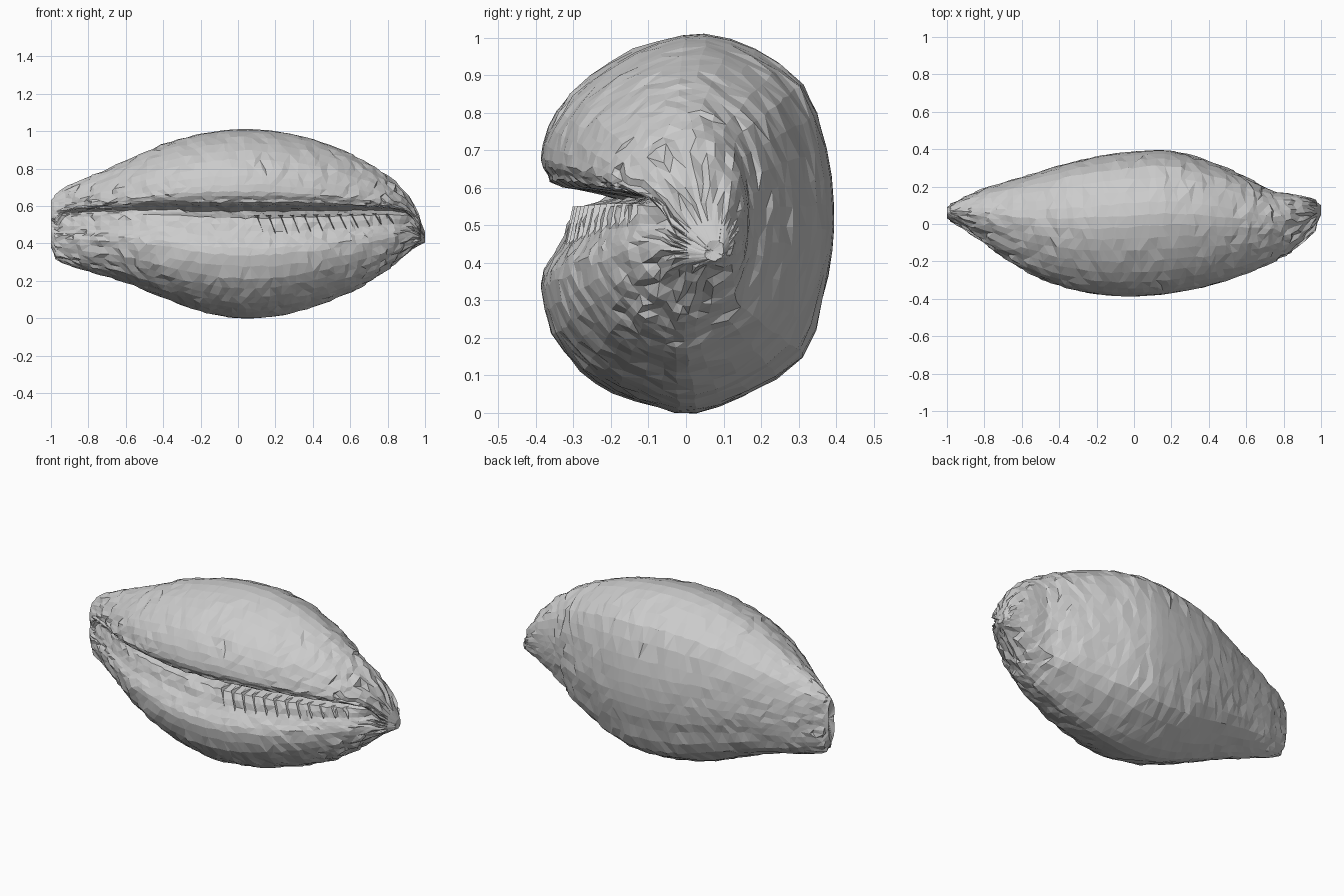
import bpy, bmesh, math, random
from mathutils import Vector

if "Cube" in bpy.data.objects:
    bpy.data.objects.remove(bpy.data.objects["Cube"])

random.seed(4)

# Stations along the shell: x, y front, y back, z low, z high, slit depth
STATIONS = [
    (-1.0, .03, .09, .38, .63, 0), (-.97, .01, .11, .31, .66, 0),
    (-.9, -.03, .145, .28, .71, 0), (-.8, -.10, .19, .25, .755, 0),
    (-.6, -.24, .25, .19, .84, .05), (-.4, -.33, .31, .11, .93, .3),
    (-.2, -.375, .36, .035, .985, .6), (0, -.387, .387, 0, 1.01, .8),
    (.2, -.37, .39, .01, 1.0, 1), (.4, -.33, .335, .06, .955, 1),
    (.6, -.265, .25, .14, .88, 1), (.75, -.2, .17, .22, .80, 1),
    (.83, -.155, .165, .285, .735, .8), (.9, -.10, .15, .35, .66, .3),
    (.96, -.04, .13, .385, .56, 0), (1.0, .05, .10, .405, .46, 0)]

# Cross-section in unit box: y (front is -1), z; the notch is the opening
SECTION = [
    (1, .1), (.95, .4), (.78, .74), (.45, .92), (.12, 1), (-.2, .96),
    (-.52, .85), (-.8, .68), (-.95, .5), (-1, .34), (-.95, .26), (-.86, .2),
    (-.74, .13), (-.76, .06), (-.83, -.08), (-.94, -.2), (-1, -.33),
    (-.92, -.58), (-.72, -.77), (-.5, -.89), (-.2, -.97), (.05, -1),
    (.4, -.9), (.78, -.7), (.92, -.4), (.99, -.15)]
SLIT = 12
ROWS, STEPS = 3, 2


def spline(p0, p1, p2, p3, t):
    """Catmull-Rom point between p1 and p2."""
    return [.5 * (2 * b + (c - a) * t + (2 * a - 5 * b + 4 * c - d) * t * t
                  + (3 * b - a - 3 * c + d) * t ** 3)
            for a, b, c, d in zip(p0, p1, p2, p3)]


def stations():
    out, last = [], len(STATIONS) - 1
    for i in range(last):
        quad = [STATIONS[min(max(k, 0), last)] for k in range(i - 1, i + 3)]
        gap = STATIONS[i + 1][0] - STATIONS[i][0]
        n = 5 if gap > .15 else ROWS if gap > .075 else 2
        for k in range(n):
            t = k / n
            row = spline(*quad, t)
            # uneven spacing: blend sizes linearly near the short end spans
            if gap < .15:
                row = [a + (b - a) * t for a, b in zip(quad[1], quad[2])]
            out.append(row)
    return out + [list(STATIONS[-1])]


def section(slit):
    pts = list(SECTION)
    pts[SLIT] = (-.74 + .42 * slit, .13)
    n, out = len(pts), []
    for i in range(n):
        for k in range(STEPS):
            out.append(spline(*[pts[(i + j) % n] for j in (-1, 0, 1, 2)], k / STEPS))
    return out


def finish(name, bm):
    bmesh.ops.recalc_face_normals(bm, faces=bm.faces[:])
    mesh = bpy.data.meshes.new(name)
    bm.to_mesh(mesh)
    bm.free()
    obj = bpy.data.objects.new(name, mesh)
    bpy.context.collection.objects.link(obj)
    return obj


# Shell body, lofted through the stations with a little surface roughness
bm = bmesh.new()
rings = []
for x, yf, yb, z0, z1, slit in stations():
    yc, hy, zc, hz = (yf + yb) / 2, (yb - yf) / 2, (z0 + z1) / 2, (z1 - z0) / 2
    ring = []
    for u, v in section(max(0, slit)):
        notch = math.exp(-((v - .13) / .2) ** 2) if u < 0 else 0
        rough = .006 * (1 - .6 * abs(x))
        jx = 0 if abs(x) > .97 else random.uniform(-.014, .014)
        ring.append(bm.verts.new((
            x + jx,
            yc + u * hy + random.uniform(-rough, rough) * (abs(u) < .95),
            zc + v * hz + .05 * x * x * notch * (abs(x) < .95)
            + random.uniform(-rough, rough) * (abs(v) < .95))))
    rings.append(ring)
n = len(rings[0])
for a, b in zip(rings, rings[1:]):
    for i in range(n):
        j = (i + 1) % n
        bm.faces.new((a[i], a[j], b[j], b[i]))

# Dished left end and small blunt right tip
for ring, push in ((rings[0], .03), (rings[-1], -.005)):
    mid = sum((v.co for v in ring), Vector()) / n
    hub = bm.verts.new(mid + Vector((push, 0, 0)))
    for i in range(n):
        bm.faces.new((ring[i], ring[(i + 1) % n], hub))
bmesh.ops.triangulate(bm, faces=bm.faces[:])
finish("shell_body", bm)


# Teeth: thin slanted ridges on the lower lip, just under the opening
def front_y(x):
    for a, b in zip(STATIONS, STATIONS[1:]):
        if a[0] <= x <= b[0]:
            t = (x - a[0]) / (b[0] - a[0])
            return [p + (q - p) * t for p, q in zip(a, b)]


bm = bmesh.new()
for k in range(12):
    x = .1 + k * .063
    _, yf, yb, z0, z1, _ = front_y(x)
    yc, hy, zc, hz = (yf + yb) / 2, (yb - yf) / 2, (z0 + z1) / 2, (z1 - z0) / 2
    lift = .04 * x * x
    top_z, low_z = zc + .09 * hz + lift, zc - .12 * hz + lift
    root = [bm.verts.new((x + dx, yc - d * hy, top_z))
            for dx, d in ((-.014, .6), (.014, .6), (0, .8))]
    tip = bm.verts.new((x + .04, yc - .86 * hy, low_z))
    bm.faces.new(root)
    for i in range(3):
        bm.faces.new((root[i], root[(i + 1) % 3], tip))
finish("opening_teeth", bm)
